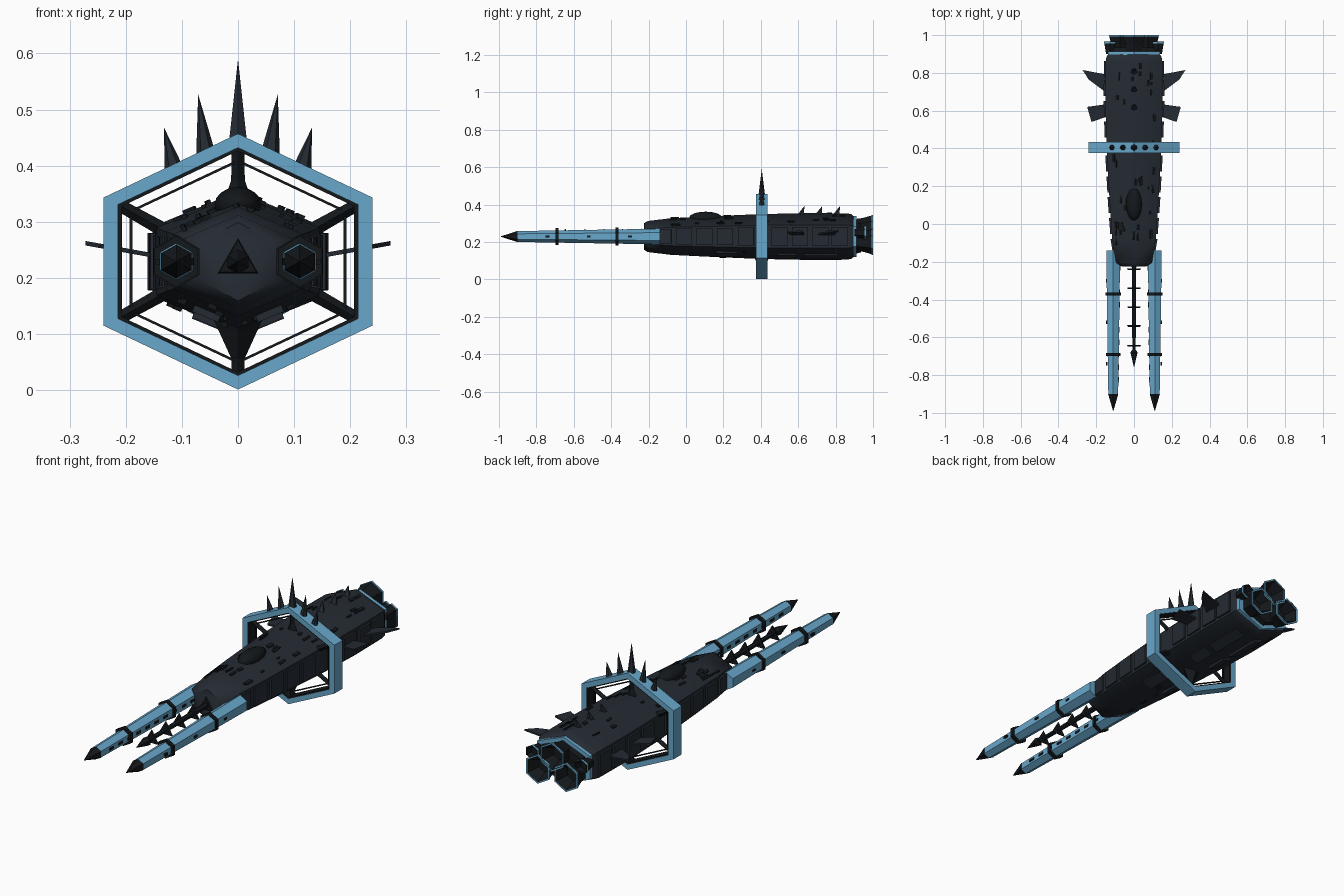
import bpy, bmesh, math, random
from mathutils import Vector, Matrix

if "Cube" in bpy.data.objects:
    bpy.data.objects.remove(bpy.data.objects["Cube"])

random.seed(4)
CZ = 0.229


def material(name, rgb):
    m = bpy.data.materials.new(name)
    m.diffuse_color = (*rgb, 1)
    m.use_nodes = True
    m.node_tree.nodes["Principled BSDF"].inputs["Base Color"].default_value = m.diffuse_color
    return m


HULL = material("hull_grey", (0.018, 0.024, 0.033))
BLACK = material("black_metal", (0.007, 0.009, 0.011))
BLUE = material("blue_paint", (0.14, 0.39, 0.60))


def finish(name, bm, mat, smooth=None):
    bmesh.ops.recalc_face_normals(bm, faces=bm.faces)
    me = bpy.data.meshes.new(name)
    bm.to_mesh(me)
    bm.free()
    ob = bpy.data.objects.new(name, me)
    bpy.context.collection.objects.link(ob)
    me.materials.append(mat)
    if smooth:
        bpy.ops.object.select_all(action='DESELECT')
        ob.select_set(True)
        bpy.context.view_layer.objects.active = ob
        bpy.ops.object.shade_smooth_by_angle(angle=math.radians(smooth))
    return ob


def loft(bm, rings, x=0, z=CZ, hollow=False):
    """Upright hexagons (y, half width, half height) joined along y."""
    loops = []
    for y, hx, rz in rings:
        pts = [(0, 1), (1, .5), (1, -.5), (0, -1), (-1, -.5), (-1, .5)]
        loops.append([bm.verts.new((x + a * hx, y, z + b * rz)) for a, b in pts])
    pairs = list(zip(loops, loops[1:]))
    if hollow:
        pairs.append((loops[-1], loops[0]))
    else:
        bm.faces.new(loops[0])
        bm.faces.new(loops[-1])
    for a, b in pairs:
        for i in range(6):
            j = (i + 1) % 6
            bm.faces.new((a[i], a[j], b[j], b[i]))


def band(bm, y0, y1, out, inn, x=0, z=CZ):
    loft(bm, [(y0, *out), (y1, *out), (y1, *inn), (y0, *inn)], x, z, True)


def spike(bm, p, q, r0, r1=0.0, n=6):
    p, q = Vector(p), Vector(q)
    d = q - p
    m = Matrix.Translation((p + q) / 2) @ d.to_track_quat('Z', 'Y').to_matrix().to_4x4()
    bmesh.ops.create_cone(bm, cap_ends=True, segments=n, radius1=r0, radius2=r1,
                          depth=d.length, matrix=m)


def box(bm, c, size, roll=0, yaw=0):
    m = (Matrix.Translation(c) @ Matrix.Rotation(yaw, 4, 'Z') @ Matrix.Rotation(roll, 4, 'Y')
         @ Matrix.Diagonal((*size, 1)))
    bmesh.ops.create_cube(bm, size=1, matrix=m)


# hull
STATIONS = [(-.225, .065, .07), (-.205, .095, .083), (-.08, .115, .098), (.1, .128, .107),
            (.4, .145, .12), (.65, .152, .125), (.86, .15, .124), (.885, .146, .119),
            (.9, .135, .106)]


def hull_at(y):
    for (a, ax, az), (b, bx, bz) in zip(STATIONS, STATIONS[1:]):
        if a <= y <= b:
            t = (y - a) / (b - a)
            return ax + (bx - ax) * t, az + (bz - az) * t


bm = bmesh.new()
loft(bm, STATIONS)
finish("hull", bm, HULL, 50)

# side armour panels following the hull taper
bm = bmesh.new()
for y in (-.12, -.01, .1, .21, .32, .5, .61, .72, .82):
    for s in (-1, 1):
        hx, rz = hull_at(y)
        slope = (hull_at(y + .04)[0] - hull_at(y - .04)[0]) / .08
        box(bm, (s * hx, y, CZ), (.018, .085, rz * .82), 0, -s * math.atan(slope))
finish("side_panels", bm, HULL)

# belly pods and scattered hull plates
bm = bmesh.new()
for s in (-1, 1):
    for y, l in ((.22, .12), (.54, .1), (.72, .18)):
        hx, rz = hull_at(y)
        box(bm, (s * .055, y, CZ - rz + rz * .5 * .055 / hx), (.05, l, .02), -s * .39)
finish("belly_pods", bm, HULL)
bm = bmesh.new()
for i in range(56):
    y = random.uniform(-.1, .85)
    hx, rz = hull_at(y)
    x = random.uniform(-.92, .92) * hx
    up = 1 if i % 4 else -1
    z = CZ + up * rz * (1 - .5 * abs(x) / hx)
    box(bm, (x, y, z), (random.uniform(.006, .016), random.uniform(.015, .045), .012),
        up * math.copysign(.39, x), random.uniform(-.1, .1))
finish("hull_plates", bm, BLACK)

# canopy
bm = bmesh.new()
bmesh.ops.create_uvsphere(bm, u_segments=12, v_segments=8, radius=1,
                          matrix=Matrix.Translation((0, .105, .33)) @ Matrix.Diagonal((.042, .088, .032, 1)))
finish("canopy", bm, BLACK, 40)

# dorsal spikes
bm = bmesh.new()
for y in (.615, .71, .805):
    spike(bm, (0, y, .34), (0, y + .018, .392), .02, n=5)
finish("dorsal_spikes", bm, HULL)

# swept side wings
bm = bmesh.new()
for outline in ([(.14, .57), (.225, .54), (.248, .62), (.14, .635)],
                [(.14, .69), (.24, .765), (.272, .815), (.14, .79)]):
    for s in (-1, 1):
        rows = [[bm.verts.new((s * x, y, .238 + (x - .14) * .18 + d)) for x, y in outline]
                for d in (-.004, .004)]
        bm.faces.new(rows[0])
        bm.faces.new(rows[1])
        for i in range(4):
            j = (i + 1) % 4
            bm.faces.new((rows[0][i], rows[0][j], rows[1][j], rows[1][i]))
finish("side_wings", bm, HULL)

# hexagonal ring with liner and thin inner frame
bm = bmesh.new()
band(bm, .375, .435, (.24, .228), (.214, .203))
finish("ring", bm, BLUE)
bm = bmesh.new()
band(bm, .378, .432, (.215, .204), (.207, .197))
band(bm, .401, .409, (.193, .182), (.188, .177))
finish("ring_liner", bm, BLACK)

# struts from ring corners to hull, with top and bottom flares
bm = bmesh.new()
for a, b in [(0, 1), (1, .5), (1, -.5), (0, -1), (-1, -.5), (-1, .5)]:
    spike(bm, (a * .13, .405, CZ + b * .11), (a * .212, .405, CZ + b * .202), .013, .011, 4)
spike(bm, (0, .405, .14), (0, .405, .03), .05, n=4)
spike(bm, (0, .405, .335), (0, .405, .385), .026, .008, 4)
finish("ring_struts", bm, BLACK)

# crown spikes on the ring
bm = bmesh.new()
for p, q, r in [((0, .43), (0, .59), .02), ((.056, .41), (.071, .527), .019),
                ((.112, .385), (.132, .468), .019)]:
    for s in ((-1, 1) if p[0] else (1,)):
        spike(bm, (s * p[0], .405, p[1]), (s * q[0], .405, q[1]), r, n=6)
finish("crown_spikes", bm, HULL)

# twin barrels
blue, dark = bmesh.new(), bmesh.new()
for s in (-1, 1):
    x = s * .11
    loft(blue, [(-.14, .036, .042), (-.37, .034, .038), (-.9, .026, .029)], x)
    loft(dark, [(-.9, .027, .030), (-.99, .0008, .001)], x)
    for y, k in ((-.37, .041), (-.69, .039)):
        loft(dark, [(y - .008, k, k * 1.15), (y + .008, k, k * 1.15)], x)
    for i in range(10):
        y = -.23 - i * .066
        w = .036 + (y + .14) * .0132
        box(dark, (x - s * w, y, CZ), (.006, .03, .012))
    for y in (-.3, -.52, -.74):
        box(dark, (x + s * .033, y, CZ), (.008, .02, .01))
finish("barrels", blue, BLUE)
finish("barrel_trim", dark, BLACK)

# central probe with triangular barbs
bm = bmesh.new()
spike(bm, (0, -.2, CZ), (0, -.69, CZ), .014, .010)
spike(bm, (0, -.68, CZ), (0, -.76, CZ), .022)
spike(bm, (0, -.68, CZ), (0, -.665, CZ), .022, .01)
for y in (-.24, -.34, -.44, -.54, -.645):
    r = .042
    rows = [[bm.verts.new((k * r * math.sin(a), y + d, CZ + k * r * math.cos(a)))
             for a in (0, 2.094, 4.189)] for d, k in ((-.004, .9), (.004, 1))]
    bm.faces.new(rows[0])
    bm.faces.new(rows[1])
    for i in range(3):
        j = (i + 1) % 3
        bm.faces.new((rows[0][i], rows[0][j], rows[1][j], rows[1][i]))
finish("probe", bm, BLACK)

# engine block, three main nozzles and two side thrusters
blue, dark = bmesh.new(), bmesh.new()
loft(blue, [(.895, .138, .109), (.912, .138, .109)])
loft(dark, [(.905, .115, .092), (.935, .105, .085)])
for x, z in ((0, .276), (-.074, .2), (.074, .2)):
    loft(dark, [(.93, .02, .023), (.915, .042, .048), (.945, .045, .052), (.998, .058, .067),
                (.998, .052, .060), (.945, .03, .035)], x, z)
    band(blue, .992, 1.0, (.0595, .0685), (.053, .061), x, z)
for s in (-1, 1):
    loft(dark, [(.9, .02, .023), (.93, .025, .029), (.965, .03, .034), (.965, .025, .029),
                (.94, .018, .021)], s * .128, .25)
    band(blue, .955, .964, (.031, .035), (.028, .032), s * .128, .25)
finish("engine_trim", blue, BLUE)
finish("engine_nozzles", dark, BLACK)
